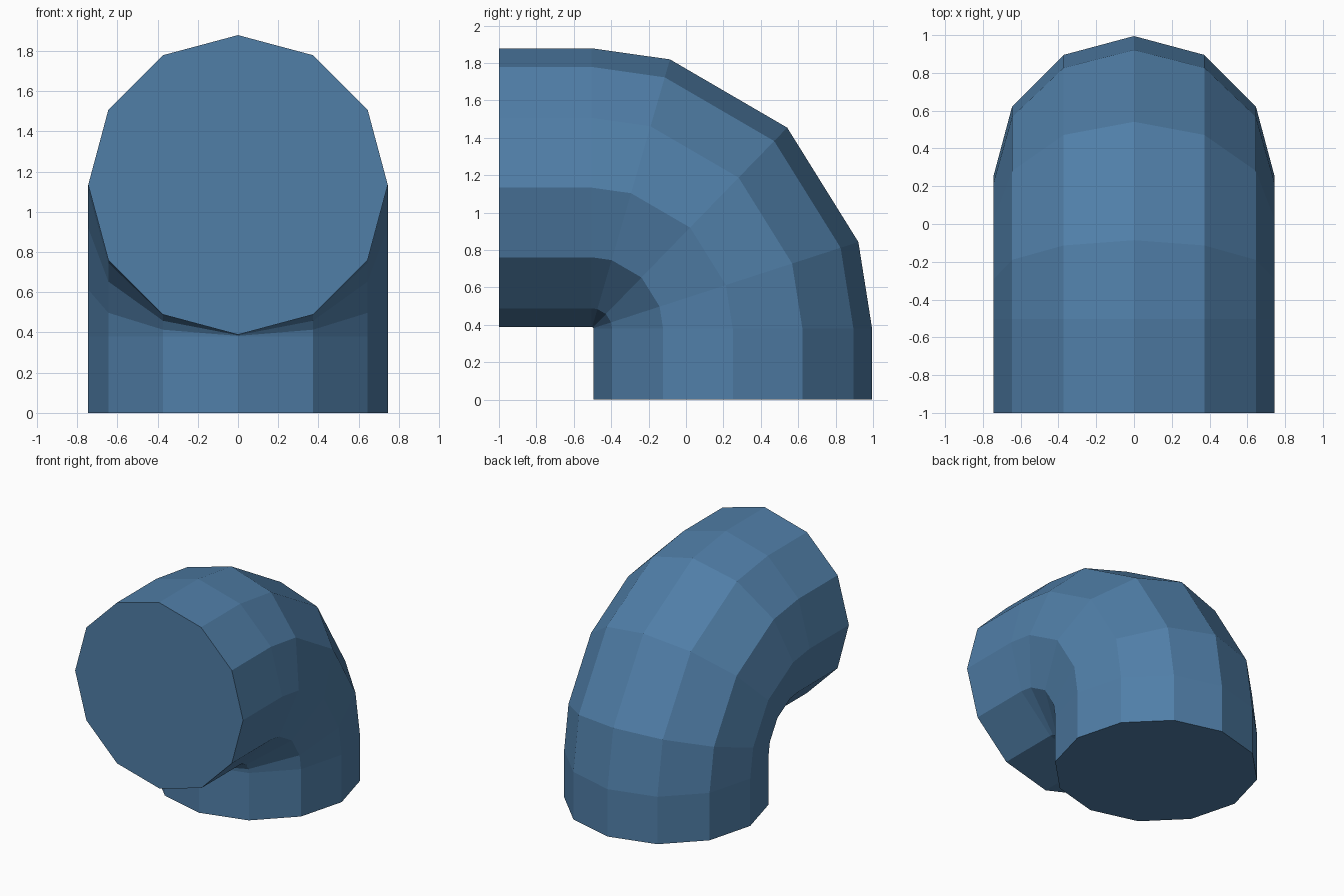
import bpy
import bmesh
from math import sin, cos, pi, radians

if "Cube" in bpy.data.objects:
    bpy.data.objects.remove(bpy.data.objects["Cube"])

SIDES, R, BEND = 12, 0.745, 0.754
PIVOT_Y, PIVOT_Z = -0.504, 0.38

bm = bmesh.new()


def ring(y, z, angle):
    """Twelve-sided section centred at (y, z), tilted about x by angle."""
    verts = []
    for i in range(SIDES):
        t = 2 * pi * i / SIDES
        out = R * cos(t)
        verts.append(bm.verts.new((R * sin(t), y + out * cos(angle), z + out * sin(angle))))
    return verts


# straight foot, bend sections, straight mouth
rings = [ring(PIVOT_Y + BEND, 0, 0)]
for deg in (0, 18, 45.8, 73.8, 90):
    a = radians(deg)
    rings.append(ring(PIVOT_Y + BEND * cos(a), PIVOT_Z + BEND * sin(a), a))
rings.append(ring(-1, PIVOT_Z + BEND, pi / 2))

# pipe wall
for lo, hi in zip(rings, rings[1:]):
    for i in range(SIDES):
        j = (i + 1) % SIDES
        bm.faces.new((lo[i], lo[j], hi[j], hi[i]))

# end caps
bm.faces.new(rings[0])
bm.faces.new(rings[-1])
bmesh.ops.recalc_face_normals(bm, faces=bm.faces[:])

mesh = bpy.data.meshes.new("pipe_elbow")
bm.to_mesh(mesh)
bm.free()
pipe = bpy.data.objects.new("pipe_elbow", mesh)
bpy.context.collection.objects.link(pipe)

# blue paint
paint = bpy.data.materials.new("blue_paint")
paint.diffuse_color = (0.08, 0.21, 0.39, 1)
paint.use_nodes = True
paint.node_tree.nodes["Principled BSDF"].inputs["Base Color"].default_value = paint.diffuse_color
mesh.materials.append(paint)
